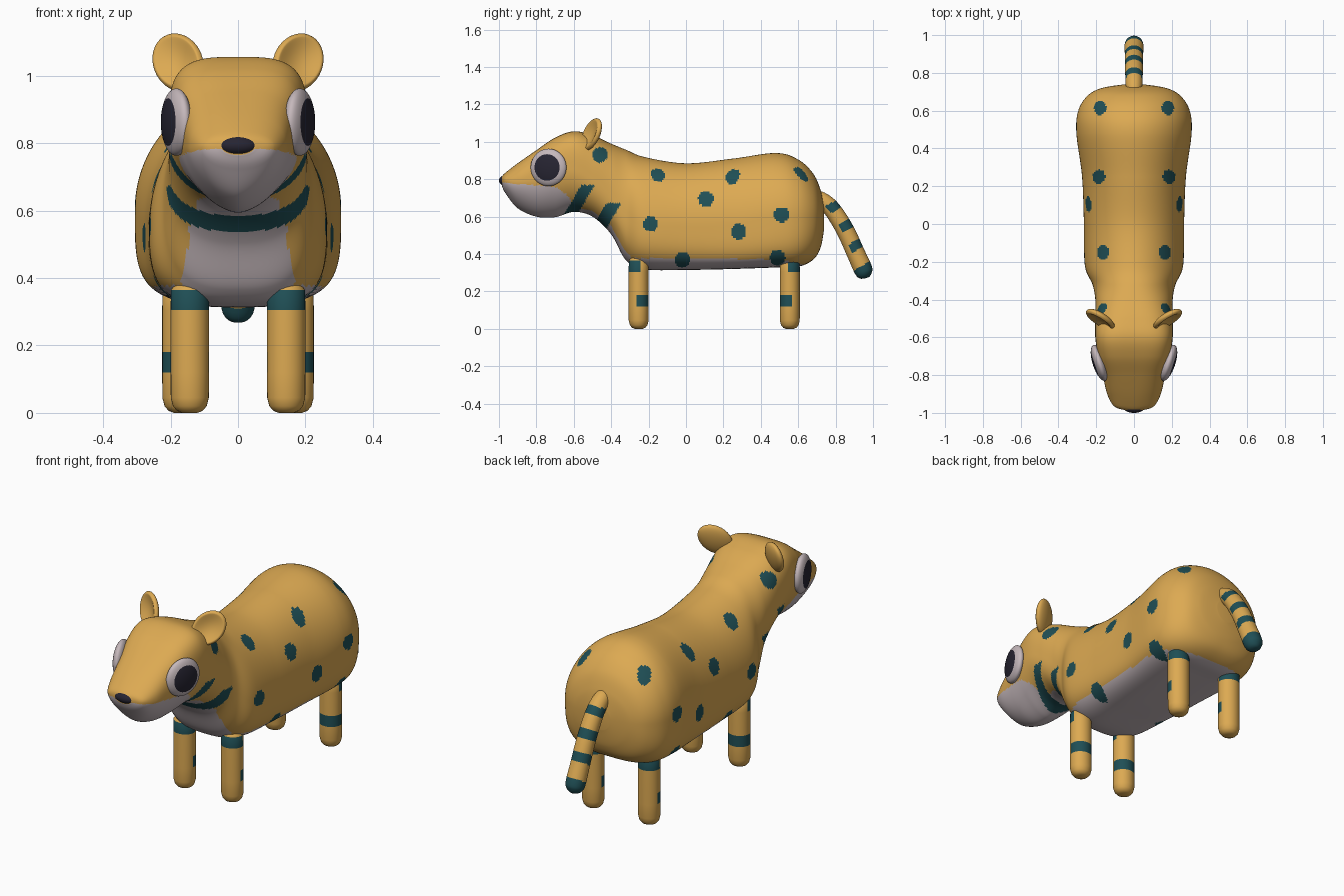
import bpy, bmesh, math
from mathutils import Vector, Matrix

if "Cube" in bpy.data.objects:
    bpy.data.objects.remove(bpy.data.objects["Cube"])


def material(name, rgb):
    m = bpy.data.materials.new(name)
    m.diffuse_color = (*rgb, 1)
    m.use_nodes = True
    m.node_tree.nodes["Principled BSDF"].inputs["Base Color"].default_value = m.diffuse_color
    return m


ORANGE, PALE, TEAL, DARK = range(4)
MATS = [material("orange_fur", (0.72, 0.40, 0.085)), material("pale_fur", (0.56, 0.48, 0.50)),
        material("teal_marking", (0.014, 0.078, 0.092)), material("dark_eye", (0.02, 0.018, 0.032))]


def finish(name, bm, rule):
    """Turn a bmesh into a smooth object, colouring faces by rule(centre, normal)."""
    bmesh.ops.recalc_face_normals(bm, faces=bm.faces)
    bm.normal_update()
    for f in bm.faces:
        f.smooth = True
        f.material_index = rule(f.calc_center_median(), f.normal)
    me = bpy.data.meshes.new(name)
    bm.to_mesh(me)
    bm.free()
    for m in MATS:
        me.materials.append(m)
    ob = bpy.data.objects.new(name, me)
    bpy.context.collection.objects.link(ob)
    return ob


def loft(name, rings, rule):
    """Skin a list of equal-length rings and close both ends."""
    bm = bmesh.new()
    vs = [[bm.verts.new(p) for p in r] for r in rings]
    n = len(vs[0])
    for a, b in zip(vs, vs[1:]):
        for i in range(n):
            j = (i + 1) % n
            bm.faces.new((a[i], a[j], b[j], b[i]))
    bm.faces.new(vs[0])
    bm.faces.new(vs[-1])
    return finish(name, bm, rule)


def spline(points, step):
    """Catmull-Rom samples through tuples, spaced about step in the first value or the path."""
    out = []
    last = len(points) - 1
    for i in range(last):
        p = [points[max(0, min(last, i + k))] for k in (-1, 0, 1, 2)]
        n = max(3, math.ceil(math.dist(p[1][:2], p[2][:2]) / step))
        for s in range(n):
            t = s / n
            out.append([0.5 * (2 * b + (c - a) * t + (2 * a - 5 * b + 4 * c - d) * t * t
                               + (3 * b - a - 3 * c + d) * t ** 3) for a, b, c, d in zip(*p)])
    return out + [list(points[-1])]


def lerp(table, x):
    for (x0, v0), (x1, v1) in zip(table, table[1:]):
        if x <= x1:
            return v0 + (v1 - v0) * max(0, (x - x0) / (x1 - x0))
    return table[-1][1]


# Body and head: y, bottom, top, half width, widest height, lower and upper squareness
SECTIONS = [
    (-.985, .765, .815, .05, .79, 2, 2),
    (-.965, .725, .835, .105, .79, 2, 2),
    (-.9, .645, .885, .142, .785, 1.7, 2.4),
    (-.8, .6, .955, .165, .80, 1.7, 3),
    (-.7, .597, 1.022, .19, .83, 1.7, 3.5),
    (-.6, .625, 1.056, .205, .85, 2, 3.5),
    (-.5, .6, 1.035, .205, .8, 2.3, 3),
    (-.4, .505, .99, .205, .72, 2.5, 2.5),
    (-.32, .365, .957, .22, .62, 2.8, 2.2),
    (-.22, .318, .918, .26, .56, 3, 2),
    (0, .315, .885, .265, .55, 3.5, 2),
    (.25, .32, .91, .275, .56, 4, 2),
    (.48, .328, .94, .305, .6, 4, 2),
    (.6, .332, .905, .295, .6, 3.5, 2),
    (.68, .37, .83, .245, .6, 3, 2),
    (.72, .435, .74, .17, .6, 2.2, 2),
    (.738, .53, .65, .06, .6, 2, 2)]

# Height of the pale underside along the body
PALE_LINE = [(-1, .785), (-.9, .775), (-.7, .76), (-.64, .72), (-.59, .65), (-.5, .63),
             (-.4, .55), (-.34, .44), (-.29, .378), (.5, .372), (.68, .33), (.69, 0)]
SIDE_SPOTS = [(-.46, .93), (-.19, .56), (.105, .695), (.28, .52), (.51, .61),
              (-.02, .37), (.49, .38)]
TOP_SPOTS = [(.165, -.15), (.185, .25), (.18, .615)]
# Throat stripes: upper point, lower point, half width
STRIPES = [((-.524, .768), (-.6, .64), .031), ((-.385, .672), (-.45, .565), .034)]


def body_colour(c, n):
    x, y, z = abs(c.x), c.y, c.z
    for (y0, z0), (y1, z1), half in STRIPES:
        dy, dz = y1 - y0, z1 - z0
        if z < z0 and abs((y - y0) * dz - (z - z0) * dy) / math.hypot(dy, dz) < half:
            return TEAL
    if x > .1 and any(math.hypot(y - a, z - b) < .041 for a, b in SIDE_SPOTS):
        return TEAL
    if z > .7 and any(math.hypot((x - a) * 1.15, y - b) < .038 for a, b in TOP_SPOTS):
        return TEAL
    return PALE if z < lerp(PALE_LINE, y) else ORANGE


def section_ring(y, bot, top, w, zw, nl, nu, count=144):
    ring = []
    for i in range(count):
        a = math.tau * i / count
        c, s = math.cos(a), math.sin(a)
        n, h = (nu, top - zw) if s >= 0 else (nl, zw - bot)
        r = (abs(c) ** n + abs(s) ** n) ** (-1 / n)
        ring.append((w * r * c, y, zw + h * r * s))
    return ring


loft("body", [section_ring(*s) for s in spline(SECTIONS, .008)], body_colour)


# Legs: rounded posts with a half band low down and a half band at the top
def leg(name, x, y, facing):
    prof = [(0, .022), (.006, .038), (.02, .05), (.045, .0565), (.12, .057), (.18, .057),
            (.305, .057), (.365, .056), (.385, .04)]
    rings = [[(x + r * math.cos(math.tau * i / 32), y + r * .94 * math.sin(math.tau * i / 32), z)
              for i in range(32)] for z, r in prof]

    def rule(c, n):
        if .12 < c.z < .18 and n.y * facing < .15:
            return TEAL
        if .305 < c.z < .365 and n.y * facing > -.15:
            return TEAL
        return ORANGE
    loft(name, rings, rule)


for side, label in ((1, "right"), (-1, "left")):
    leg("front_leg_" + label, side * .143, -.253, -1)
    leg("rear_leg_" + label, side * .168, .555, 1)

# Tail: drooping tube with stripes on its upper side and a coloured tip
PATH = [(.68, .71, .03), (.72, .692, .042), (.78, .64, .046), (.85, .53, .048), (.91, .40, .049),
        (.944, .325, .05), (.955, .295, .044), (.962, .278, .028), (.964, .272, .012)]
tail = spline(PATH, .008)
tail_rings = []
for k, (y, z, r) in enumerate(tail):
    a, b = tail[max(0, k - 1)], tail[min(len(tail) - 1, k + 1)]
    t = Vector((0, b[0] - a[0], b[1] - a[1])).normalized()
    up = Vector((1, 0, 0)).cross(t)
    tail_rings.append([Vector((0, y, z)) + r * (math.cos(q) * Vector((1, 0, 0)) + math.sin(q) * up)
                       for q in (math.tau * i / 32 for i in range(32))])


def tail_colour(c, n):
    along = (c.y - .70) * .5 - (c.z - .70) * .866
    if along > .435:
        return TEAL
    upper = n.y * .866 + n.z * .5 > -.3
    return TEAL if upper and any(abs(along - s) < .024 for s in (.085, .205, .325)) else ORANGE


loft("tail", tail_rings, tail_colour)


# Rounded parts: an ellipsoid whose pole looks along a direction
def ellipsoid(name, centre, normal, up, radii, rule, dish=0):
    bm = bmesh.new()
    bmesh.ops.create_uvsphere(bm, u_segments=40, v_segments=32, radius=1)
    pupil = {}
    for v in bm.verts:
        rr = v.co.x ** 2 + v.co.y ** 2
        if v.co.z > 0:
            v.co.z -= dish * max(0, 1 - rr * 1.3)
    n = Vector(normal).normalized()
    v_axis = (Vector(up) - n * n.dot(Vector(up))).normalized()
    u_axis = v_axis.cross(n)
    rot = Matrix((u_axis, v_axis, n)).transposed().to_4x4()
    mat = Matrix.Translation(centre) @ rot @ Matrix.Diagonal((*radii, 1))
    bmesh.ops.transform(bm, matrix=mat, verts=bm.verts)
    o = Vector(centre)
    return finish(name, bm, lambda c, fn: rule((c - o).dot(n), (c - o - n * (c - o).dot(n)).length))


for side, label in ((1, "right"), (-1, "left")):
    # Eye with a dark pupil in the middle of its outer face
    ellipsoid("eye_" + label, (side * .183, -.735, .863), (side * .951, -.309, 0), (0, 0, 1),
              (.1, .1, .036), lambda h, r: DARK if h > 0 and r < .068 else PALE)
    # Ear with a dished front
    ellipsoid("ear_" + label, (side * .178, -.505, 1.04), (side * .45, -.85, .25),
              (side * .65, .1, .75), (.076, .098, .03), lambda h, r: ORANGE, dish=1.1)

# Nose
ellipsoid("nose", (0, -.965, .793), (0, -1, 0), (0, 0, 1), (.06, .029, .035),
          lambda h, r: DARK)
